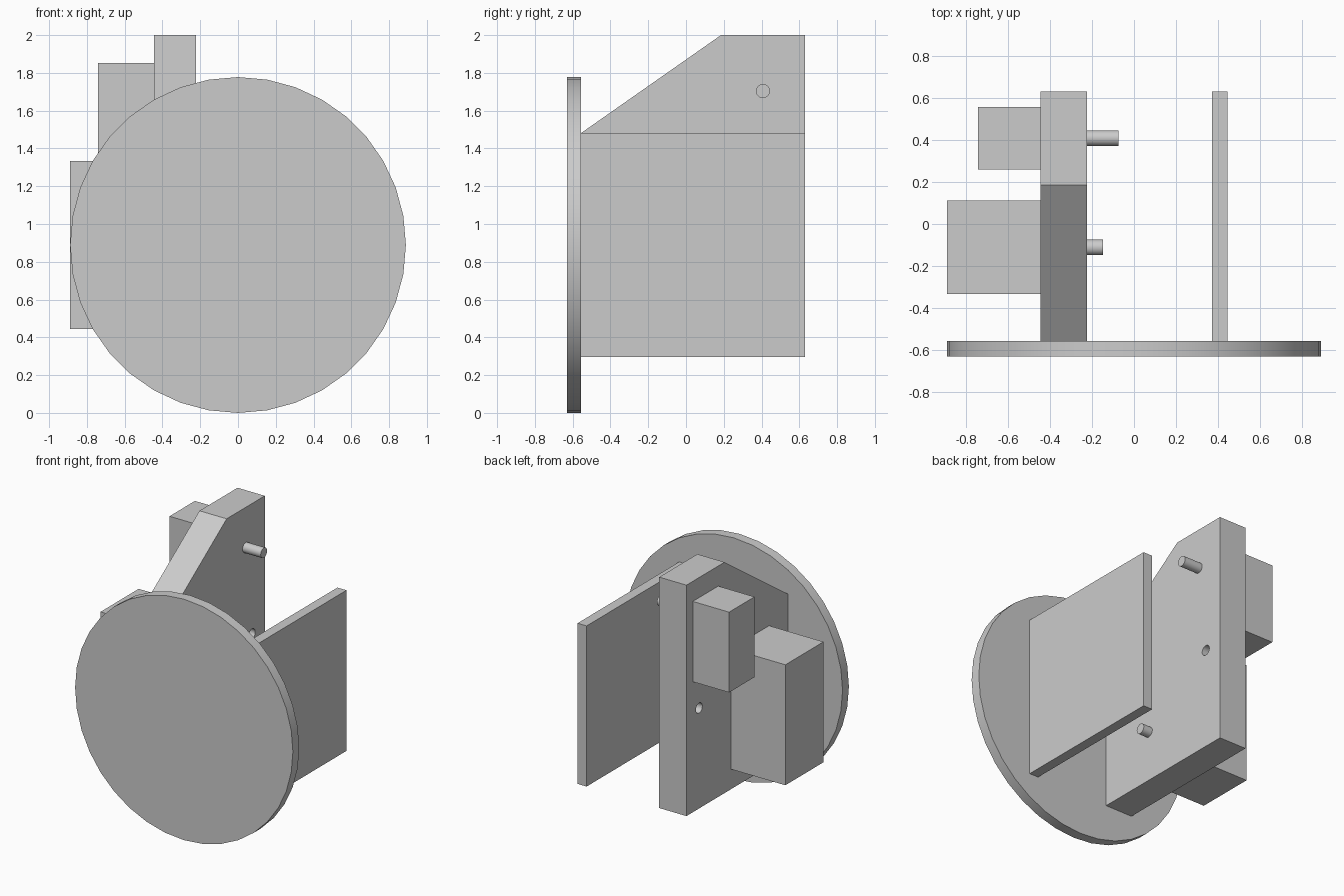
import bpy, bmesh, math
from mathutils import Matrix

cube = bpy.data.objects.get("Cube")
if cube:
    bpy.data.objects.remove(cube, do_unlink=True)

U = 2 / 27            # design unit: the model is 27 units tall
MID = 12              # height of the disc centre in units

grey = bpy.data.materials.new("plain grey")
grey.use_nodes = True
colour = (0.6, 0.6, 0.6, 1)
grey.diffuse_color = colour
grey.node_tree.nodes["Principled BSDF"].inputs["Base Color"].default_value = colour


def finish(name, bm):
    bmesh.ops.recalc_face_normals(bm, faces=bm.faces)
    bmesh.ops.scale(bm, vec=(U, U, U), verts=bm.verts)
    mesh = bpy.data.meshes.new(name)
    bm.to_mesh(mesh)
    bm.free()
    mesh.materials.append(grey)
    obj = bpy.data.objects.new(name, mesh)
    bpy.context.collection.objects.link(obj)
    return obj


def slab(name, x0, x1, outline):
    """Extrude a (y, z) outline from x0 to x1."""
    bm = bmesh.new()
    face = bm.faces.new([bm.verts.new((x0, y, z)) for y, z in outline])
    moved = bmesh.ops.extrude_face_region(bm, geom=[face])["geom"]
    verts = [v for v in moved if isinstance(v, bmesh.types.BMVert)]
    bmesh.ops.translate(bm, vec=(x1 - x0, 0, 0), verts=verts)
    return finish(name, bm)


def box(name, x0, x1, y0, y1, z0, z1):
    return slab(name, x0, x1, [(y0, z0), (y1, z0), (y1, z1), (y0, z1)])


def rod(name, centre, radius, length, axis):
    bm = bmesh.new()
    bmesh.ops.create_cone(bm, cap_ends=True, segments=36, radius1=radius,
                          radius2=radius, depth=length)
    turn = Matrix.Rotation(math.pi / 2, 4, "Y" if axis == "X" else "X")
    bm.transform(Matrix.Translation(centre) @ turn)
    return finish(name, bm)


def smooth(obj):
    bpy.ops.object.select_all(action="DESELECT")
    obj.select_set(True)
    bpy.context.view_layer.objects.active = obj
    bpy.ops.object.shade_smooth_by_angle(angle=math.radians(30))


# Front disc
smooth(rod("front_disc", (0, -8, MID), 12, 1, "Y"))

# Thin left panel
box("left_panel", 5, 6, -7.5, 8.5, 4, 20)

# Thick right wall with sloped top
wall = slab("right_wall", -6, -3,
            [(-7.5, 4), (8.5, 4), (8.5, 27), (2.5, 27), (-7.5, 20)])

# Round hole through the wall
cutter = rod("hole_cutter", (-4.5, 6.5, 14), 0.5, 5, "X")
cutter.hide_render = True
cut = wall.modifiers.new("hole", "BOOLEAN")
cut.operation = "DIFFERENCE"
cut.solver = "EXACT"
cut.object = cutter
bpy.context.view_layer.objects.active = wall
bpy.ops.object.modifier_apply(modifier=cut.name)
bpy.data.objects.remove(cutter, do_unlink=True)
smooth(wall)

# Outer blocks on the wall
box("upper_block", -10, -6, 3.5, 7.5, 17, 25)
box("lower_block", -12, -6, -4.5, 1.5, 6, 18)

# Inner pegs
smooth(rod("upper_peg", (-2, 5.5, 23), 0.5, 2, "X"))
smooth(rod("lower_peg", (-2.5, -1.5, 9), 0.5, 1, "X"))
